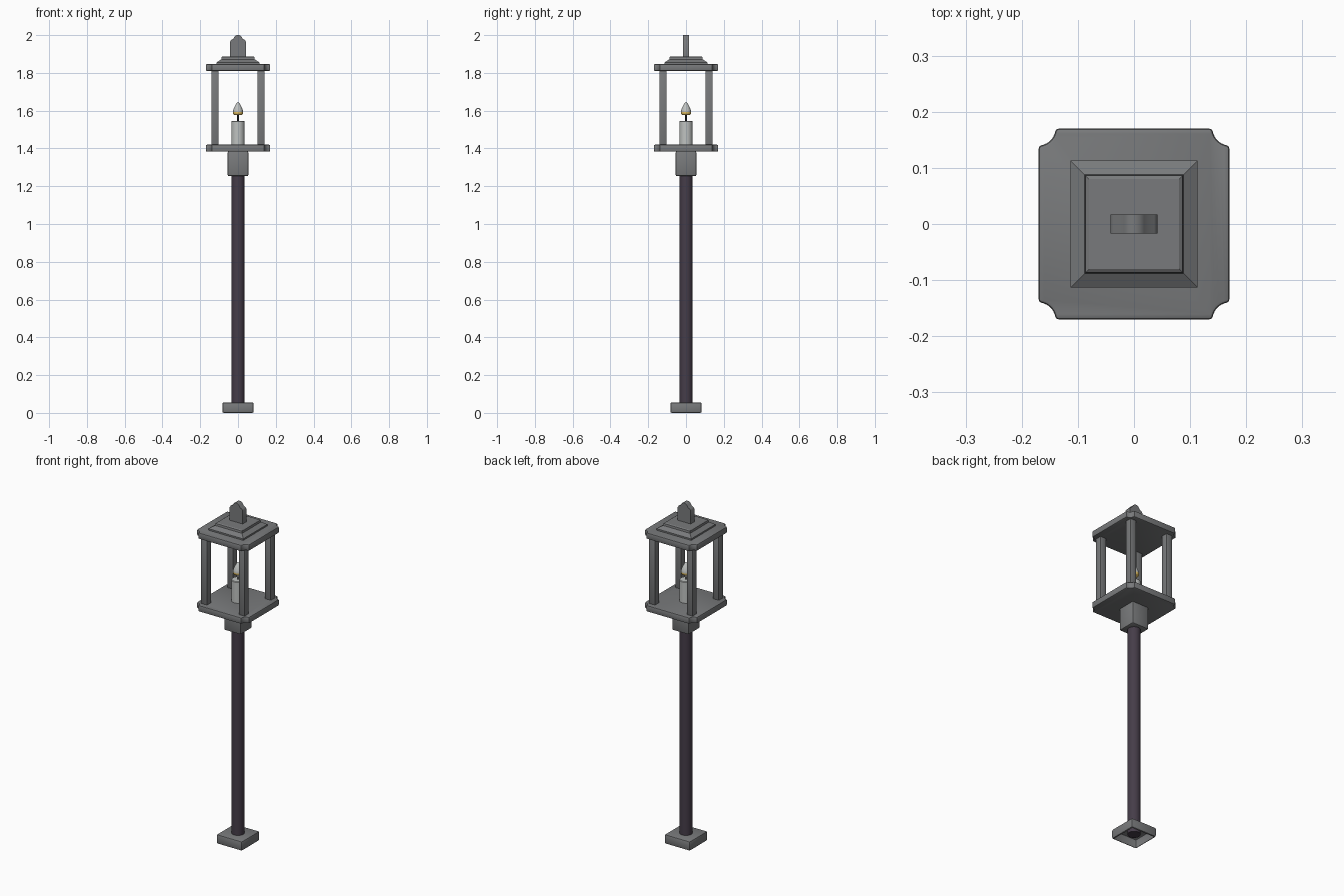
import bpy, bmesh, math

if "Cube" in bpy.data.objects:
    bpy.data.objects.remove(bpy.data.objects["Cube"])


def material(name, rgb):
    m = bpy.data.materials.new(name)
    m.diffuse_color = (*rgb, 1)
    m.use_nodes = True
    m.node_tree.nodes["Principled BSDF"].inputs["Base Color"].default_value = m.diffuse_color
    return m


IRON = material("grey_metal", (0.19, 0.195, 0.2))
POLE = material("dark_purple_metal", (0.06, 0.046, 0.066))
WAX = material("pale_wax", (0.52, 0.54, 0.53))
WICK = material("black_wick", (0.02, 0.02, 0.02))
GLOW = material("golden_glow", (0.8, 0.55, 0.13))


def finish(name, bm, mats, angle=30):
    bmesh.ops.recalc_face_normals(bm, faces=bm.faces)
    me = bpy.data.meshes.new(name)
    bm.to_mesh(me)
    bm.free()
    for m in mats:
        me.materials.append(m)
    ob = bpy.data.objects.new(name, me)
    bpy.context.collection.objects.link(ob)
    bpy.ops.object.select_all(action='DESELECT')
    ob.select_set(True)
    bpy.context.view_layer.objects.active = ob
    bpy.ops.object.shade_smooth_by_angle(angle=math.radians(angle))
    return ob


def prism(name, pts, height, mat, bevel=0.0, open_bottom=False, angle=30):
    """Extrude a closed 3D outline upward (or along a vector)."""
    bm = bmesh.new()
    base = bm.faces.new([bm.verts.new(p) for p in pts])
    vec = height if isinstance(height, tuple) else (0, 0, height)
    ext = bmesh.ops.extrude_face_region(bm, geom=[base], use_keep_orig=True)
    bmesh.ops.translate(bm, vec=vec, verts=[g for g in ext["geom"] if isinstance(g, bmesh.types.BMVert)])
    bmesh.ops.recalc_face_normals(bm, faces=bm.faces)
    if bevel:
        sharp = [e for e in bm.edges if e.calc_face_angle(0) > math.radians(50)]
        bmesh.ops.bevel(bm, geom=sharp, offset=bevel, segments=2, profile=0.5, affect='EDGES')
    if open_bottom:
        zmin = min(v.co.z for v in bm.verts)
        flat = [f for f in bm.faces if f.normal.z < -0.95 and f.calc_center_median().z < zmin + 1e-4]
        bmesh.ops.delete(bm, geom=flat, context='FACES')
    return finish(name, bm, [mat], angle)


def square(h, z, cx=0, cy=0):
    return [(cx + sx * h, cy + sy * h, z) for sx, sy in ((-1, -1), (1, -1), (1, 1), (-1, 1))]


def lathe(name, prof, sides, mats, rot=0.0, angle=30):
    """Stack of (radius, z) rings; sides=4 gives square tiers."""
    bm = bmesh.new()
    rings = []
    for r, z in prof:
        rings.append([bm.verts.new((r * math.cos(rot + 2 * math.pi * i / sides),
                                    r * math.sin(rot + 2 * math.pi * i / sides), z)) for i in range(sides)])
    for a, b in zip(rings, rings[1:]):
        for i in range(sides):
            j = (i + 1) % sides
            bm.faces.new((a[i], a[j], b[j], b[i]))
    bm.faces.new(rings[0][::-1])
    bm.faces.new(rings[-1])
    return finish(name, bm, mats, angle)


def notched(h, r, z, steps=6):
    """Square outline with concave rounded corners."""
    pts = []
    for q in range(4):
        c, s = round(math.cos(q * math.pi / 2)), round(math.sin(q * math.pi / 2))
        for i in range(steps + 1):
            a = math.radians(270 - 90 * i / steps)
            x, y = h + r * math.cos(a), h + r * math.sin(a)
            pts.append((c * x - s * y, s * x + c * y, z))
    return pts


# Foot (hollow underneath), pole and socket
prism("foot", square(0.083, 0.0), 0.055, IRON, 0.008, open_bottom=True)
lathe("pole", [(0.0345, 0.02), (0.0345, 1.27)], 32, [POLE])
prism("socket", square(0.055, 1.253), 0.134, IRON, 0.009)

# Lantern plates
prism("lantern_floor", notched(0.17, 0.03, 1.383), 0.037, IRON, 0.006)
prism("lantern_ceiling", notched(0.17, 0.03, 1.81), 0.037, IRON, 0.006)

# Corner posts
for n, (sx, sy) in enumerate(((-1, -1), (1, -1), (1, 1), (-1, 1))):
    prism("corner_post_%d" % (n + 1), square(0.0195, 1.415, sx * 0.122, sy * 0.122), 0.4, IRON, 0.003)

# Stepped roof
Q = math.sqrt(2)
lathe("roof", [(h * Q, z) for h, z in ((0.113, 1.845), (0.113, 1.856), (0.088, 1.872),
                                       (0.086, 1.884), (0.08, 1.888))],
      4, [IRON], math.pi / 4, 10)

# Finial plate
half = [(0.042, 1.885), (0.042, 1.966), (0.036, 1.974), (0.026, 1.979), (0.018, 1.992), (0.008, 2.0)]
outline = [(x, -0.017, z) for x, z in half] + [(-x, -0.017, z) for x, z in reversed(half)]
prism("finial", outline, (0, 0.034, 0), IRON, angle=60)

# Candle, wick and flame
lathe("candle", [(0.035, 1.418), (0.035, 1.542), (0.032, 1.546)], 24, [WAX])
lathe("wick", [(0.004, 1.54), (0.004, 1.6)], 8, [WICK])
flame = lathe("flame", [(0.022, 1.578), (0.026, 1.582), (0.027, 1.592), (0.025, 1.604), (0.019, 1.62),
                        (0.01, 1.636), (0.002, 1.645)], 20, [WAX, GLOW], 0, 50)
for f in flame.data.polygons:
    if f.center.z < 1.59:
        f.material_index = 1
